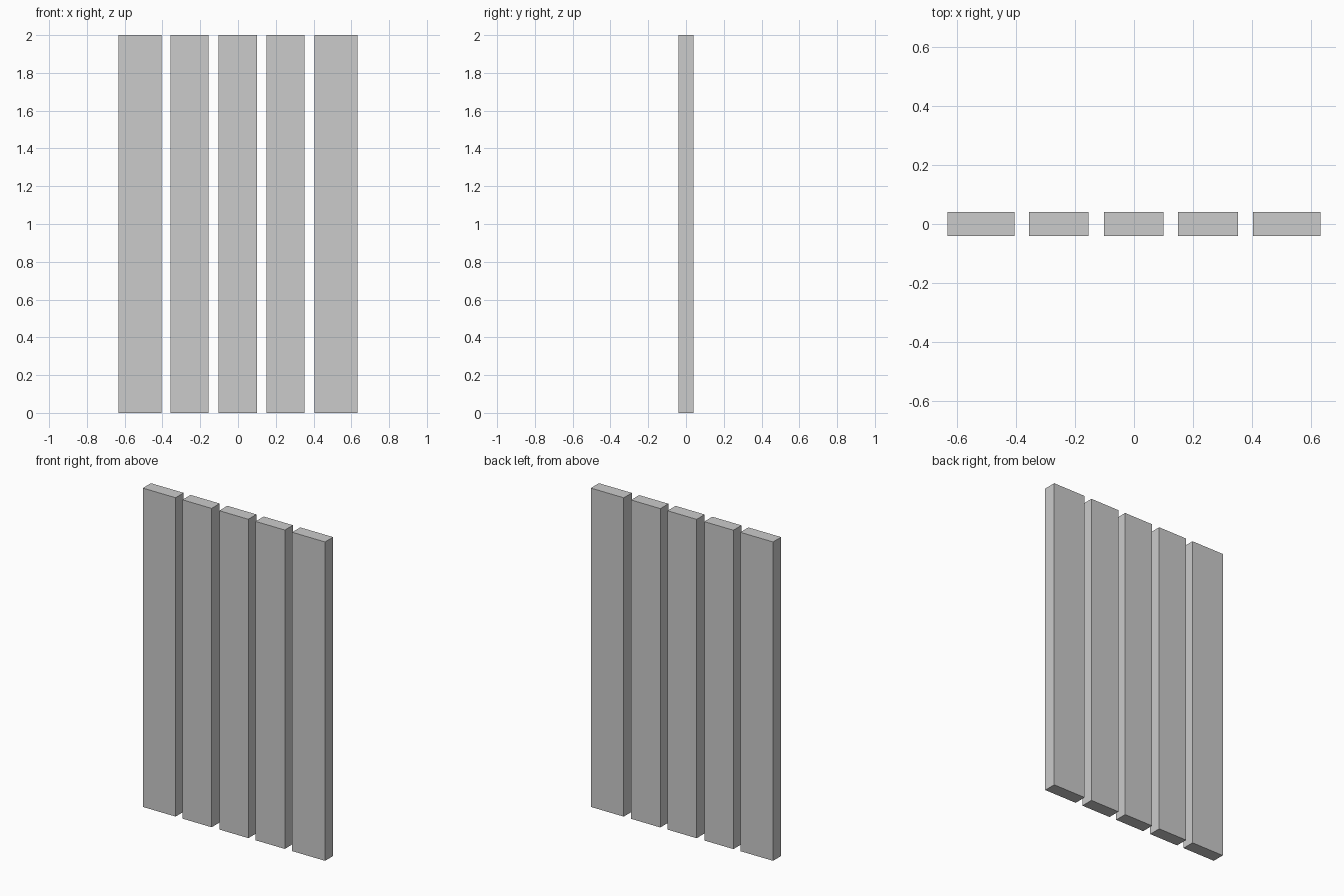
import bpy

if "Cube" in bpy.data.objects:
    bpy.data.objects.remove(bpy.data.objects["Cube"])

HEIGHT = 2.0
THICKNESS = 0.08

# Left and right edge of each board; the outer two are wider
BOARDS = [
    ("left_outer_board", -0.632, -0.405),
    ("left_inner_board", -0.357, -0.155),
    ("middle_board", -0.102, 0.100),
    ("right_inner_board", 0.150, 0.353),
    ("right_outer_board", 0.404, 0.632),
]


def add_board(name, x0, x1):
    bpy.ops.mesh.primitive_cube_add(size=1, location=((x0 + x1) / 2, 0, HEIGHT / 2))
    board = bpy.context.object
    board.name = name
    board.scale = (x1 - x0, THICKNESS, HEIGHT)
    bpy.ops.object.transform_apply(location=False, rotation=False, scale=True)


# Row of upright boards with narrow gaps
for spec in BOARDS:
    add_board(*spec)
